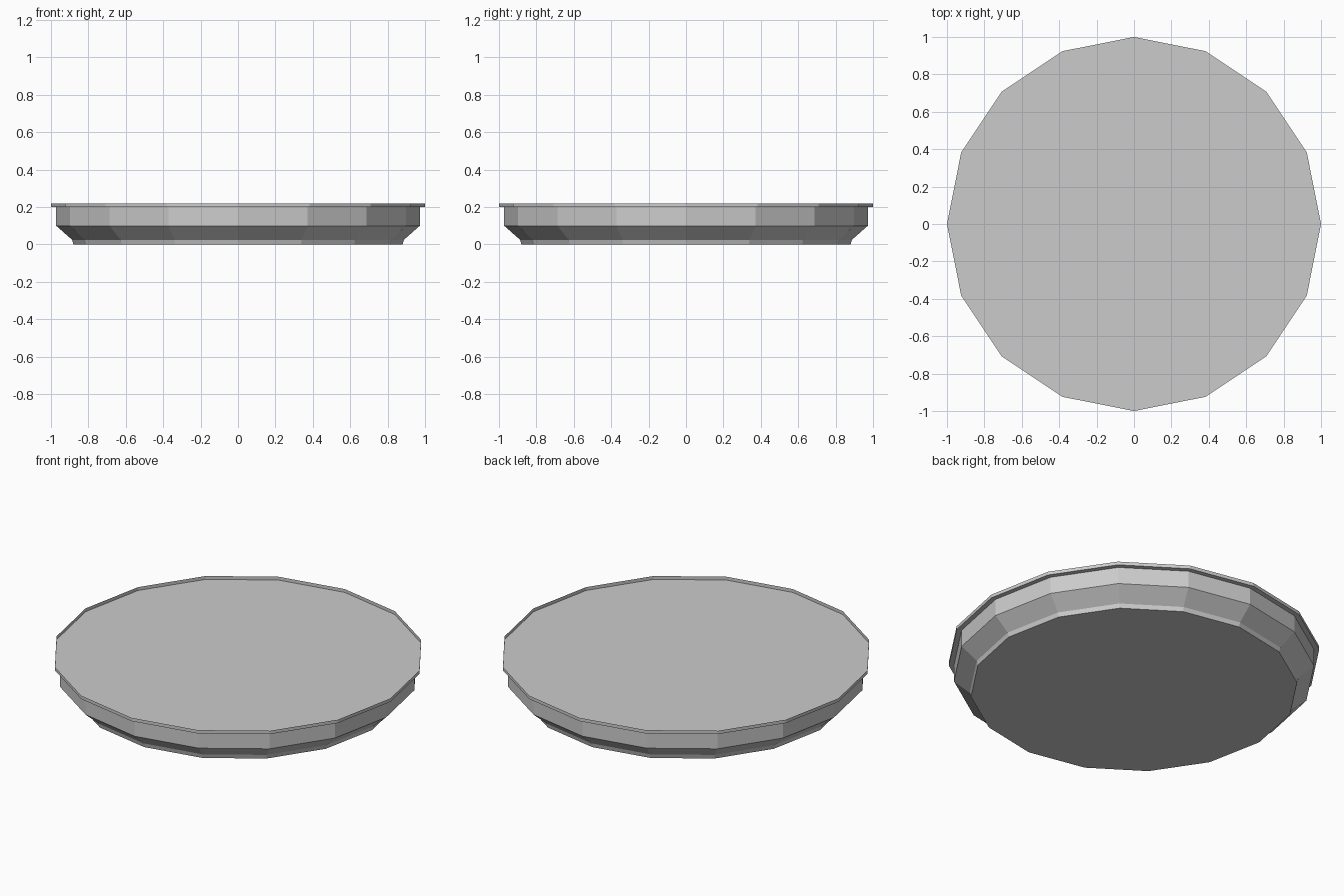
import bpy, bmesh
from math import cos, sin, pi

if "Cube" in bpy.data.objects:
    bpy.data.objects.remove(bpy.data.objects["Cube"])

SIDES = 16


def lathe(name, profile, cap_start=False):
    """Revolve (radius, z) points around z with flat facets."""
    bm = bmesh.new()
    rings = [[bm.verts.new((r * cos(2 * pi * i / SIDES), r * sin(2 * pi * i / SIDES), z))
              for i in range(SIDES)] for r, z in profile]
    for low, high in zip(rings, rings[1:]):
        for i in range(SIDES):
            j = (i + 1) % SIDES
            bm.faces.new((low[i], low[j], high[j], high[i]))
    if cap_start:
        bm.faces.new(rings[0][::-1])
    mesh = bpy.data.meshes.new(name)
    bm.to_mesh(mesh)
    bm.free()
    obj = bpy.data.objects.new(name, mesh)
    bpy.context.collection.objects.link(obj)
    return obj


# Dish body: flat base, short foot, flared slope, upright side
lathe("dish_body", [(0.88, 0), (0.887, 0.025), (0.972, 0.10), (0.972, 0.20)], cap_start=True)

# Tray top: flat floor with a thin raised lip overhanging the body
lathe("tray_top", [(1.0, 0.20), (1.0, 0.22)], cap_start=True)
